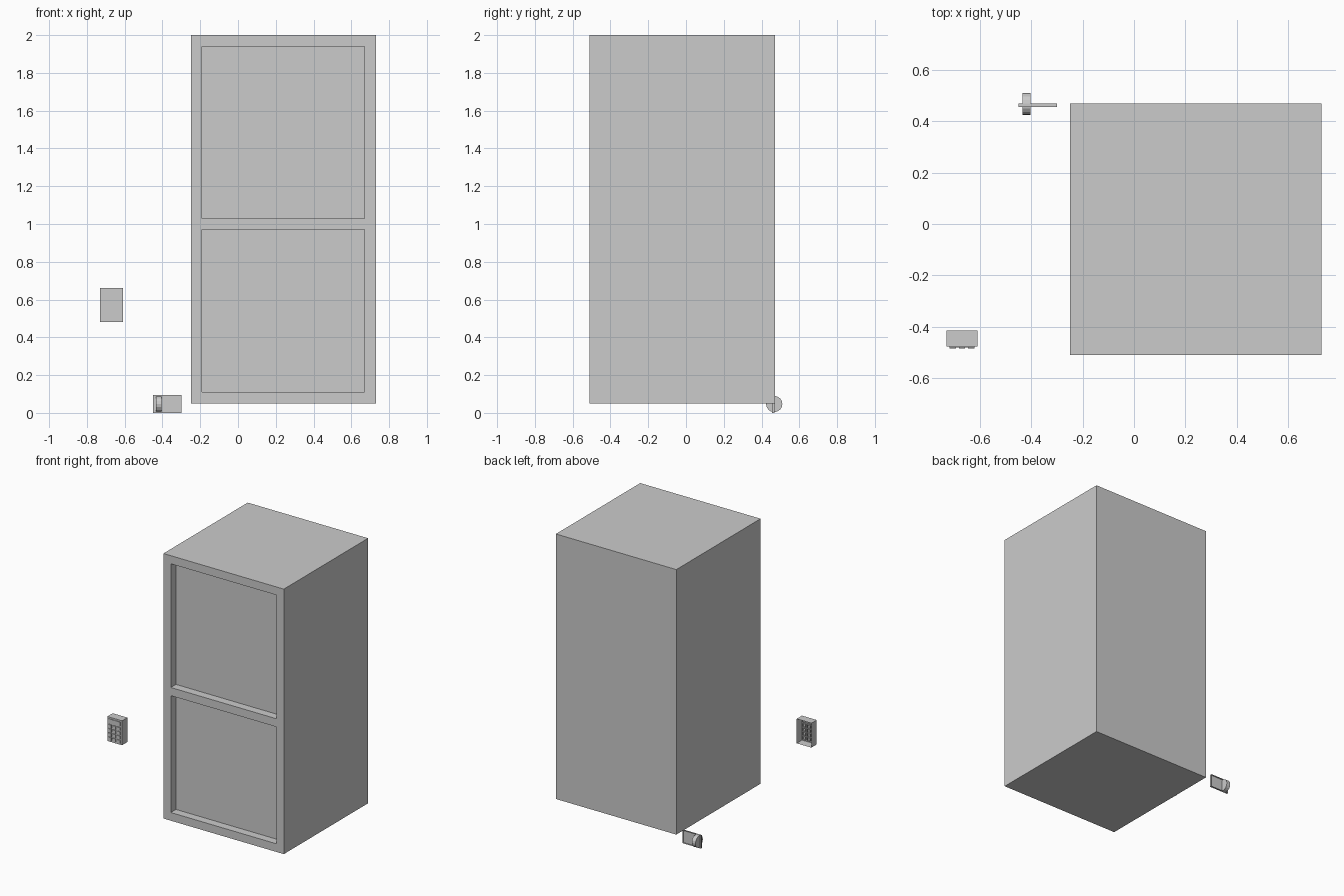
import bpy, bmesh, math
from mathutils import Matrix

if "Cube" in bpy.data.objects:
    bpy.data.objects.remove(bpy.data.objects["Cube"])


def add_box(bm, x, y, z, open_back=False):
    """Add a box from (min, max) ranges, optionally without its +y face."""
    geo = bmesh.ops.create_cube(bm, size=1)
    for v in geo["verts"]:
        for i, (lo, hi) in enumerate((x, y, z)):
            v.co[i] = hi if v.co[i] > 0 else lo
    if open_back:
        bm.normal_update()
        faces = {f for v in geo["verts"] for f in v.link_faces}
        back = [f for f in faces if f.normal.y > 0.9]
        bmesh.ops.delete(bm, geom=back, context='FACES_ONLY')


def make_object(name, bm):
    mesh = bpy.data.meshes.new(name)
    bm.to_mesh(mesh)
    bm.free()
    obj = bpy.data.objects.new(name, mesh)
    bpy.context.collection.objects.link(obj)
    return obj


def box_object(name, *args, **kw):
    bm = bmesh.new()
    add_box(bm, *args, **kw)
    return make_object(name, bm)


# Cabinet body with two recessed door openings
cabinet = box_object("cabinet", (-0.25, 0.73), (-0.51, 0.47), (0.05, 2.0))
for z in ((0.11, 0.97), (1.03, 1.94)):
    cutter = box_object("recess_cutter", (-0.19, 0.67), (-0.6, -0.45), z)
    cutter.hide_render = True
    mod = cabinet.modifiers.new("recess", 'BOOLEAN')
    mod.operation, mod.solver, mod.object = 'DIFFERENCE', 'EXACT', cutter
    bpy.context.view_layer.objects.active = cabinet
    bpy.ops.object.modifier_apply(modifier=mod.name)
    bpy.data.objects.remove(cutter)

# Keypad housing, a shell open at the back
box_object("keypad_housing", (-0.73, -0.61), (-0.477, -0.415), (0.48, 0.66),
           open_back=True)

# Keypad display and buttons, poking through the housing
box_object("keypad_display", (-0.718, -0.622), (-0.481, -0.468), (0.62, 0.648),
           open_back=True)
bm = bmesh.new()
for col in range(3):
    for row in range(4):
        x, z = -0.718 + col * 0.0355, 0.492 + row * 0.031
        add_box(bm, (x, x + 0.025), (-0.484, -0.468), (z, z + 0.023),
                open_back=True)
make_object("keypad_buttons", bm)

# Handle plate, a thin shell open at the back
box_object("handle_plate", (-0.45, -0.30), (0.456, 0.469), (0.0, 0.095),
           open_back=True)

# Round handle grip set across the plate
bm = bmesh.new()
bmesh.ops.create_cone(
    bm, cap_ends=True, segments=16, radius1=0.043, radius2=0.043, depth=0.03,
    matrix=Matrix.Translation((-0.419, 0.467, 0.047))
    @ Matrix.Rotation(math.pi / 2, 4, 'Y'))
make_object("handle_grip", bm)
